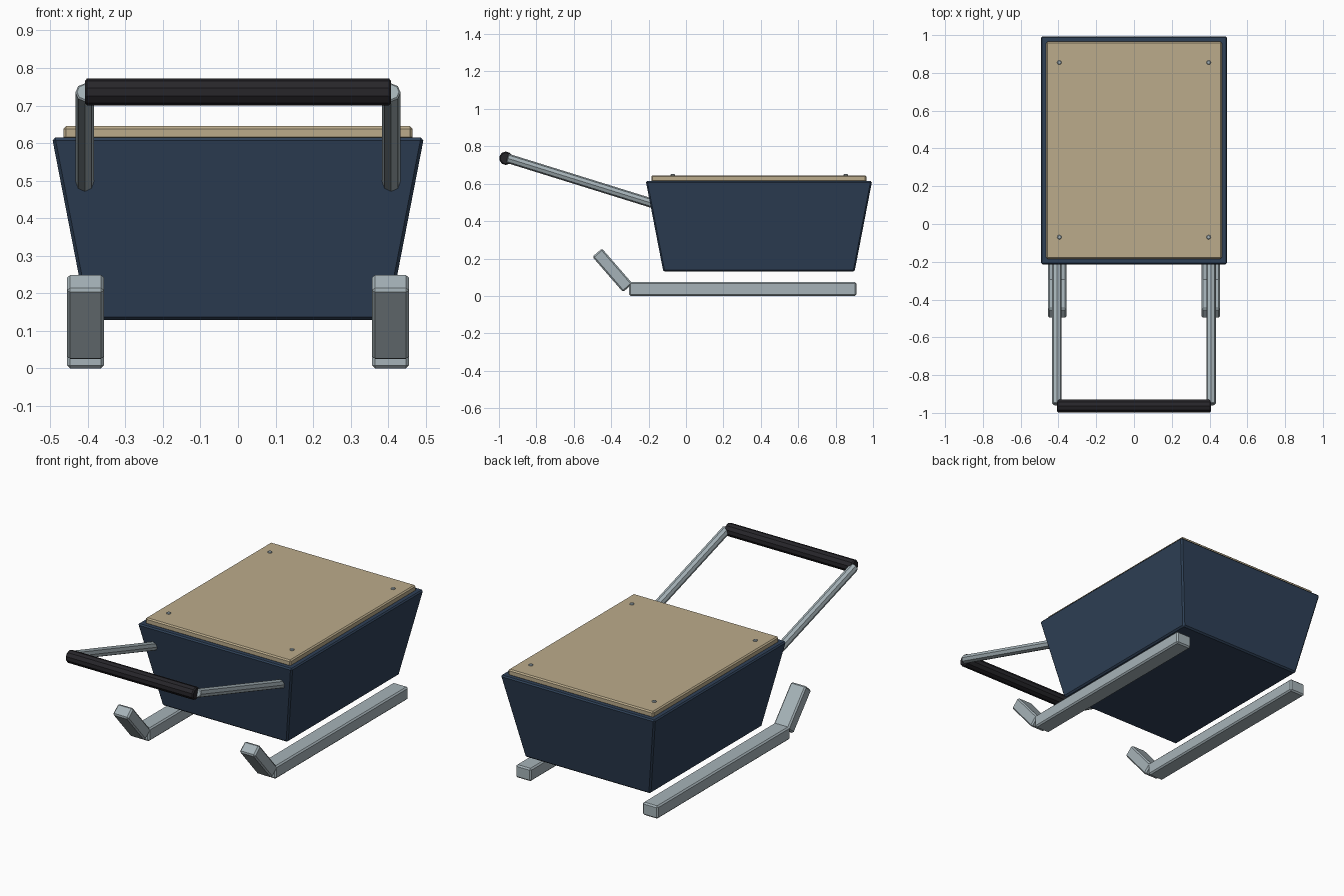
import bpy, bmesh, math
from mathutils import Matrix, Vector

cube = bpy.data.objects.get("Cube")
if cube:
    bpy.data.objects.remove(cube, do_unlink=True)


def material(name, colour):
    m = bpy.data.materials.new(name)
    m.use_nodes = True
    m.diffuse_color = (*colour, 1)
    m.node_tree.nodes["Principled BSDF"].inputs["Base Color"].default_value = (*colour, 1)
    return m


navy = material("navy blue", (0.028, 0.052, 0.095))
tan = material("tan wood", (0.50, 0.41, 0.26))
steel = material("grey steel", (0.38, 0.45, 0.48))
black = material("black rubber", (0.020, 0.019, 0.023))


def finish(name, bm, mat, bevel):
    mesh = bpy.data.meshes.new(name)
    bm.to_mesh(mesh)
    bm.free()
    mesh.materials.append(mat)
    ob = bpy.data.objects.new(name, mesh)
    bpy.context.collection.objects.link(ob)
    if bevel:
        mod = ob.modifiers.new("edge_bevel", "BEVEL")
        mod.width = bevel
        mod.segments = 1
        mod.limit_method = "ANGLE"
        mod.angle_limit = math.radians(50)
    return ob


def box(name, centre, size, mat, bevel, tilt=0, taper=(1, 1)):
    """Box tilted about x; taper scales the bottom face."""
    bm = bmesh.new()
    bmesh.ops.create_cube(bm, size=1)
    for v in bm.verts:
        if v.co.z < 0:
            v.co.x *= taper[0]
            v.co.y *= taper[1]
        v.co = Vector(a * b for a, b in zip(v.co, size))
    bm.transform(Matrix.Translation(centre) @ Matrix.Rotation(tilt, 4, "X"))
    return finish(name, bm, mat, bevel)


def rod(name, start, end, radius, sides, mat, bevel):
    """Faceted cylinder between two points."""
    start, end = Vector(start), Vector(end)
    axis = end - start
    bm = bmesh.new()
    bmesh.ops.create_cone(bm, cap_ends=True, segments=sides,
                          radius1=radius, radius2=radius, depth=axis.length)
    turn = axis.to_track_quat("Z", "Y").to_matrix().to_4x4()
    bm.transform(Matrix.Translation((start + end) / 2) @ turn)
    return finish(name, bm, mat, bevel)


# Tapered tub and its lid
box("tub", (0, 0.39, 0.372), (0.99, 1.21, 0.485), navy, 0.008, taper=(0.81, 0.845))
box("lid", (0, 0.39, 0.627), (0.93, 1.15, 0.036), tan, 0.007)

for side, s in (("left", 1), ("right", -1)):
    # Runner with upturned tip
    box(side + "_runner", (s * 0.406, 0.303, 0.037), (0.098, 1.215, 0.074), steel, 0.008)
    box(side + "_runner_tip", (s * 0.406, -0.393, 0.137), (0.098, 0.25, 0.068),
        steel, 0.008, tilt=-math.radians(49))
    # Handle arm
    rod(side + "_handle_arm", (s * 0.408, -0.955, 0.736), (s * 0.408, -0.17, 0.492),
        0.025, 8, steel, 0.004)
    # Lid screws
    for end, y in (("front", -0.07), ("back", 0.855)):
        rod(f"{side}_{end}_screw", (s * 0.395, y, 0.64), (s * 0.395, y, 0.651),
            0.012, 8, steel, 0.003)

# Cross grip
rod("handle_grip", (-0.408, -0.963, 0.736), (0.408, -0.963, 0.736), 0.036, 10, black, 0.006)
